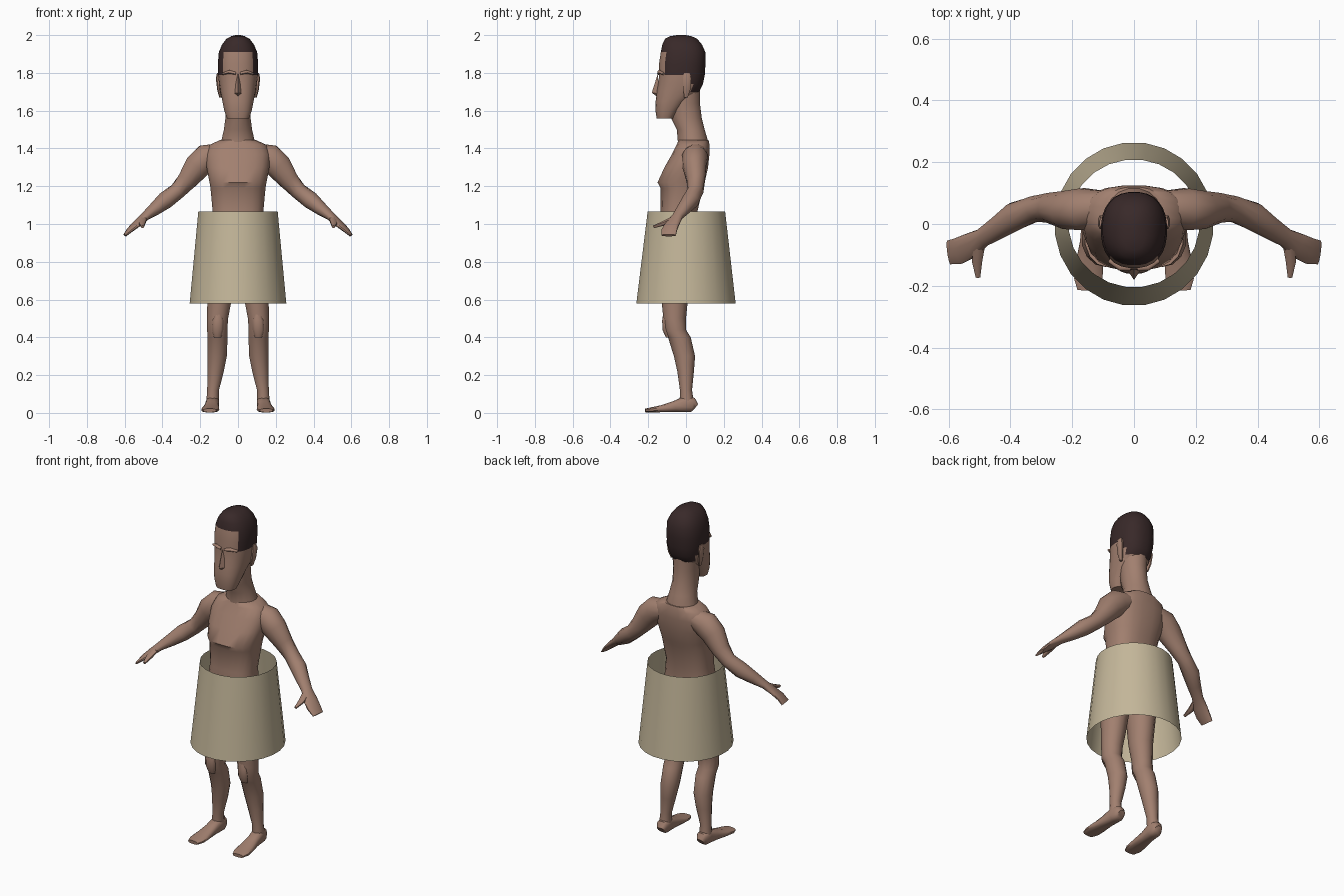
import bpy, bmesh, math
from mathutils import Vector


def material(name, rgb):
    m = bpy.data.materials.new(name)
    m.diffuse_color = (*rgb, 1)
    return m


SKIN = material("skin", (0.36, 0.215, 0.16))
HAIR = material("dark hair", (0.040, 0.022, 0.022))
CLOTH = material("beige cloth", (0.55, 0.47, 0.32))


def loft(name, rings, n=14, along=False, power=1.0, caps=True, mat=SKIN, mirror=False, angle=50):
    """Skin a chain of ellipses (x, y, z, half width, half depth).
    along=True sets each ellipse square to the path."""
    bm = bmesh.new()
    pts = [Vector(r[:3]) for r in rings]
    loops = []
    for i, r in enumerate(rings):
        u, v = Vector((1, 0, 0)), Vector((0, 1, 0))
        if along:
            d = (pts[min(i + 1, len(pts) - 1)] - pts[max(i - 1, 0)]).normalized()
            u = Vector((0, 0, 1)).cross(d).normalized()
            v = d.cross(u)
        loop = []
        for k in range(n):
            a = 2 * math.pi * (k + 0.5) / n
            c, s = math.cos(a), math.sin(a)
            c = math.copysign(abs(c) ** power, c)
            s = math.copysign(abs(s) ** power, s)
            loop.append(bm.verts.new(pts[i] + u * c * r[3] + v * s * r[4]))
        loops.append(loop)
    for a, b in zip(loops, loops[1:]):
        for k in range(n):
            j = (k + 1) % n
            bm.faces.new((a[k], a[j], b[j], b[k]))
    if caps:
        bm.faces.new(loops[0][::-1])
        bm.faces.new(loops[-1])
        bmesh.ops.recalc_face_normals(bm, faces=bm.faces)
    return finish(name, bm, mat, mirror, angle)


def finish(name, bm, mat, mirror=False, angle=50):
    me = bpy.data.meshes.new(name)
    bm.to_mesh(me)
    bm.free()
    ob = bpy.data.objects.new(name, me)
    bpy.context.collection.objects.link(ob)
    me.materials.append(mat)
    if mirror:
        mod = ob.modifiers.new("mirror", 'MIRROR')
        mod.use_mirror_merge = False
    bpy.ops.object.select_all(action='DESELECT')
    bpy.context.view_layer.objects.active = ob
    ob.select_set(True)
    bpy.ops.object.shade_smooth_by_angle(angle=math.radians(angle))
    return ob


def profile(rows):
    """Turn (z, front y, back y, half width) rows into rings."""
    return [(0, (f + b) / 2, z, w, (b - f) / 2) for z, f, b, w in rows]


# Torso with chest ledge, waist and hips
loft("torso", profile([
    (0.80, -0.12, 0.02, 0.10), (0.88, -0.14, 0.06, 0.155), (0.98, -0.145, 0.06, 0.145),
    (1.06, -0.135, 0.06, 0.135), (1.19, -0.135, 0.09, 0.147), (1.22, -0.152, 0.10, 0.152),
    (1.30, -0.115, 0.118, 0.168), (1.37, -0.075, 0.125, 0.172),
    (1.42, -0.05, 0.125, 0.15), (1.445, -0.04, 0.12, 0.095)]), n=20, power=0.8)

# Neck
loft("neck", profile([
    (1.40, -0.045, 0.122, 0.10), (1.44, -0.045, 0.118, 0.09), (1.50, -0.05, 0.10, 0.076),
    (1.56, -0.08, 0.085, 0.068), (1.64, -0.09, 0.075, 0.070), (1.72, -0.08, 0.075, 0.078)]), n=16)

# Head, hair coloured by height and depth
head = loft("head", profile([
    (1.558, -0.155, -0.065, 0.058), (1.60, -0.162, -0.035, 0.073), (1.65, -0.161, 0.01, 0.083),
    (1.70, -0.155, 0.07, 0.094), (1.74, -0.148, 0.09, 0.100), (1.79, -0.143, 0.10, 0.106),
    (1.85, -0.143, 0.104, 0.107), (1.91, -0.134, 0.103, 0.102), (1.95, -0.126, 0.085, 0.085),
    (1.98, -0.112, 0.06, 0.062), (1.994, -0.085, 0.03, 0.036), (2.0, -0.05, 0.0, 0.012)]),
    n=28, power=0.85)
head.data.materials.append(HAIR)
for p in head.data.polygons:
    c = p.center
    if c.z > 1.91 or (c.z > 1.79 and c.y > -0.105) or (c.z > 1.70 and c.y > 0.025):
        p.material_index = 1

# Nose wedge
bm = bmesh.new()
top, tip = bm.verts.new((0, -0.148, 1.80)), bm.verts.new((0, -0.181, 1.695))
l, r = bm.verts.new((-0.024, -0.145, 1.69)), bm.verts.new((0.024, -0.145, 1.69))
base = bm.verts.new((0, -0.15, 1.672))
for f in ((top, l, tip), (top, tip, r), (tip, l, base), (tip, base, r)):
    bm.faces.new(f)
finish("nose", bm, SKIN, angle=30)

# Brow and ears
loft("brow", [(0.012, -0.143, 1.797, 0.010, 0.008), (0.045, -0.140, 1.805, 0.012, 0.010),
              (0.080, -0.118, 1.795, 0.008, 0.006)], n=8, along=True, mirror=True)
loft("ear", [(0.092, 0.0, 1.67, 0.008, 0.010), (0.101, 0.004, 1.71, 0.010, 0.020),
             (0.107, 0.006, 1.77, 0.011, 0.024), (0.104, 0.004, 1.80, 0.008, 0.016)],
     n=8, mirror=True)

# Arms with flat hands
loft("arm", [
    (0.10, 0.055, 1.375, 0.055, 0.055), (0.165, 0.048, 1.352, 0.070, 0.075),
    (0.215, 0.045, 1.305, 0.064, 0.072), (0.27, 0.052, 1.23, 0.050, 0.054),
    (0.32, 0.050, 1.175, 0.043, 0.044), (0.385, 0.025, 1.125, 0.047, 0.046),
    (0.44, -0.012, 1.08, 0.038, 0.035), (0.492, -0.045, 1.04, 0.031, 0.023),
    (0.53, -0.07, 1.005, 0.042, 0.018), (0.57, -0.088, 0.97, 0.044, 0.014),
    (0.599, -0.092, 0.94, 0.040, 0.008)], n=12, along=True, mirror=True)
loft("thumb", [(0.50, -0.065, 1.03, 0.020, 0.014), (0.508, -0.12, 1.003, 0.018, 0.013),
               (0.505, -0.172, 0.985, 0.008, 0.008)], n=8, along=True, mirror=True)

# Legs
loft("leg", [
    (0.085, -0.045, 0.90, 0.075, 0.095), (0.09, -0.05, 0.78, 0.080, 0.090),
    (0.098, -0.06, 0.60, 0.066, 0.070), (0.108, -0.060, 0.50, 0.057, 0.060),
    (0.110, -0.058, 0.44, 0.055, 0.058), (0.108, -0.035, 0.40, 0.054, 0.060),
    (0.110, -0.008, 0.30, 0.052, 0.056), (0.118, -0.002, 0.22, 0.044, 0.044),
    (0.132, 0.0, 0.12, 0.032, 0.032), (0.135, 0.004, 0.05, 0.034, 0.038)], n=14, mirror=True)
loft("kneecap", [(0.108, -0.095, 0.40, 0.020, 0.012), (0.108, -0.103, 0.44, 0.032, 0.022),
                 (0.106, -0.108, 0.49, 0.030, 0.018), (0.104, -0.11, 0.53, 0.014, 0.010)],
     n=10, mirror=True)

# Feet
loft("foot", [
    (0.132, 0.050, 0.030, 0.022, 0.022), (0.133, 0.035, 0.042, 0.034, 0.040),
    (0.135, -0.005, 0.046, 0.036, 0.043), (0.139, -0.06, 0.034, 0.037, 0.030),
    (0.144, -0.13, 0.022, 0.046, 0.019), (0.148, -0.18, 0.016, 0.047, 0.014),
    (0.150, -0.215, 0.013, 0.034, 0.010)], n=12, along=True, power=0.75, mirror=True)

# Open flared wrap
loft("wrap", [(0, 0, 0.58, 0.258, 0.265), (0, 0.002, 1.065, 0.212, 0.207)],
     n=24, caps=False, mat=CLOTH)
